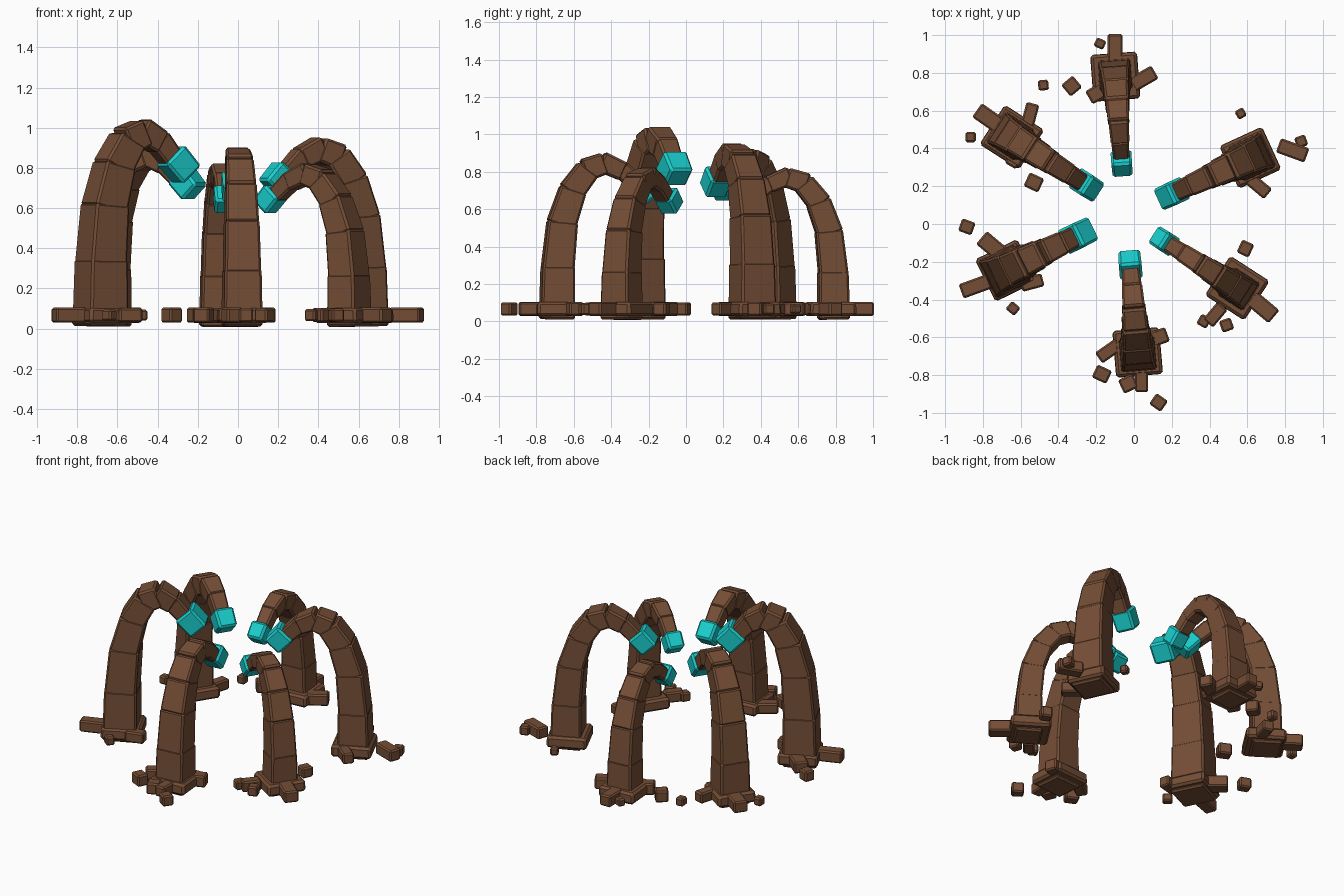
import bpy, bmesh, math
from mathutils import Vector, Matrix


def material(name, rgb):
    m = bpy.data.materials.new(name)
    m.diffuse_color = (*rgb, 1)
    return m


BROWN = material("brown rock", (0.175, 0.075, 0.036))
CYAN = material("cyan crystal", (0.01, 0.62, 0.61))


def block(name, mat, matrix, size, taper=1.0, bevel=0.01):
    """Bevelled box of the given size, narrowed toward local +z."""
    bm = bmesh.new()
    bmesh.ops.create_cube(bm, size=1)
    for v in bm.verts:
        k = taper if v.co.z > 0 else 1
        v.co = Vector((v.co.x * size[0] * k, v.co.y * size[1] * k, v.co.z * size[2]))
    bmesh.ops.bevel(bm, geom=bm.edges[:], offset=bevel, segments=1, affect='EDGES')
    bm.transform(matrix)
    me = bpy.data.meshes.new(name)
    bm.to_mesh(me)
    bm.free()
    me.materials.append(mat)
    ob = bpy.data.objects.new(name, me)
    bpy.context.collection.objects.link(ob)
    return ob


# Arch centreline: (share of the reach, share of the height)
ARCH = [(0, 0.012), (0.01, 0.33), (0.06, 0.595), (0.18, 0.785),
        (0.35, 0.905), (0.54, 0.94), (0.75, 0.89), (0.91, 0.81)]
# Block width at each joint, as a share of the height
WIDTH = [0.215, 0.2, 0.182, 0.163, 0.148, 0.132, 0.115, 0.10]


def rib(base, tip, height):
    base, tip = Vector((*base, 0)), Vector((*tip, 0))
    out = (tip - base).normalized()
    side = Vector((0, 0, 1)).cross(out)
    reach = (tip - base).length
    pts = [base + out * (r * reach) + Vector((0, 0, z * height)) for r, z in ARCH]

    def frame(at, along):
        along = along.normalized()
        m = Matrix((side.cross(along), side, along)).transposed().to_4x4()
        m.translation = at
        return m

    # Stacked arch blocks
    for i in range(len(pts) - 1):
        a, b = pts[i], pts[i + 1]
        d = b - a
        w0, w1 = WIDTH[i] * height, WIDTH[i + 1] * height
        extra = 0 if i == 0 else 0.025
        m = frame((a + b) / 2 - d.normalized() * extra / 2, d)
        block("arch_block", BROWN, m, (w0 * 0.94, w0, d.length + extra),
              (w1 / w0) ** 0.7, 0.011)
    # Crystal end
    s = 0.135 * height
    d = out * 0.68 - Vector((0, 0, 0.73))
    end = base + out * reach + Vector((0, 0, 0.785 * height))
    block("crystal_tip", CYAN, frame(end, d), (s, s, s), 0.95, 0.013)
    # Foot slab
    foot = frame(base + out * 0.01 + Vector((0, 0, 0.066)), Vector((0, 0, 1)))
    block("foot_slab", BROWN, foot, (0.25, 0.25, 0.075), 0.97, 0.014)


# Ribs: base position, tip position, height
for r in [((-0.10, 0.79), (-0.065, 0.32), 0.82),
          ((0.625, 0.355), (0.20, 0.16), 0.95),
          ((0.555, -0.345), (0.16, -0.09), 0.82),
          ((0.02, -0.69), (-0.02, -0.215), 0.90),
          ((-0.685, -0.25), (-0.295, -0.06), 1.04),
          ((-0.655, 0.465), (-0.25, 0.205), 0.92)]:
    rib(*r)


def rubble(name, rows):
    """Rows of x, y, length, width, turn in degrees."""
    for x, y, l, w, turn in rows:
        h = min(w, 0.075)
        m = Matrix.Translation((x, y, 0.067)) @ Matrix.Rotation(math.radians(turn), 4, 'Z')
        block(name, BROWN, m, (l, w, h), 1.0, 0.009)


# Slabs leaning out from under the feet
rubble("foot_stone", [
    (-0.10, 0.93, 0.15, 0.08, 90), (0.05, 0.77, 0.14, 0.08, 30), (-0.20, 0.69, 0.09, 0.08, 30),
    (0.84, 0.39, 0.16, 0.08, -20), (0.66, 0.20, 0.13, 0.07, -40),
    (0.68, -0.44, 0.16, 0.09, -40), (0.43, -0.48, 0.12, 0.07, 50),
    (0.04, -0.83, 0.12, 0.07, 90), (0.13, -0.60, 0.10, 0.08, 20), (-0.13, -0.67, 0.14, 0.07, 35),
    (-0.75, -0.12, 0.15, 0.09, -40), (-0.54, -0.31, 0.12, 0.07, 15),
    (-0.84, -0.33, 0.16, 0.08, 20),
    (-0.77, 0.56, 0.15, 0.09, -35), (-0.55, 0.58, 0.12, 0.07, 75), (-0.63, 0.35, 0.10, 0.07, 60)])

# Loose stones scattered around
rubble("loose_stone", [
    (-0.18, 0.955, 0.055, 0.05, -25), (-0.33, 0.73, 0.08, 0.08, 40), (-0.48, 0.735, 0.055, 0.055, 5),
    (0.565, 0.585, 0.05, 0.05, 30), (0.885, 0.437, 0.06, 0.06, 20),
    (0.59, -0.13, 0.075, 0.07, 65), (0.49, -0.535, 0.065, 0.065, 20), (0.37, -0.515, 0.06, 0.06, 60),
    (0.13, -0.945, 0.075, 0.07, -35), (-0.17, -0.795, 0.085, 0.075, -25), (-0.03, -0.845, 0.085, 0.08, 25),
    (-0.885, -0.015, 0.075, 0.07, -20), (-0.64, -0.447, 0.06, 0.055, -40),
    (-0.865, 0.46, 0.055, 0.055, 0), (-0.53, 0.22, 0.085, 0.08, -25)])
